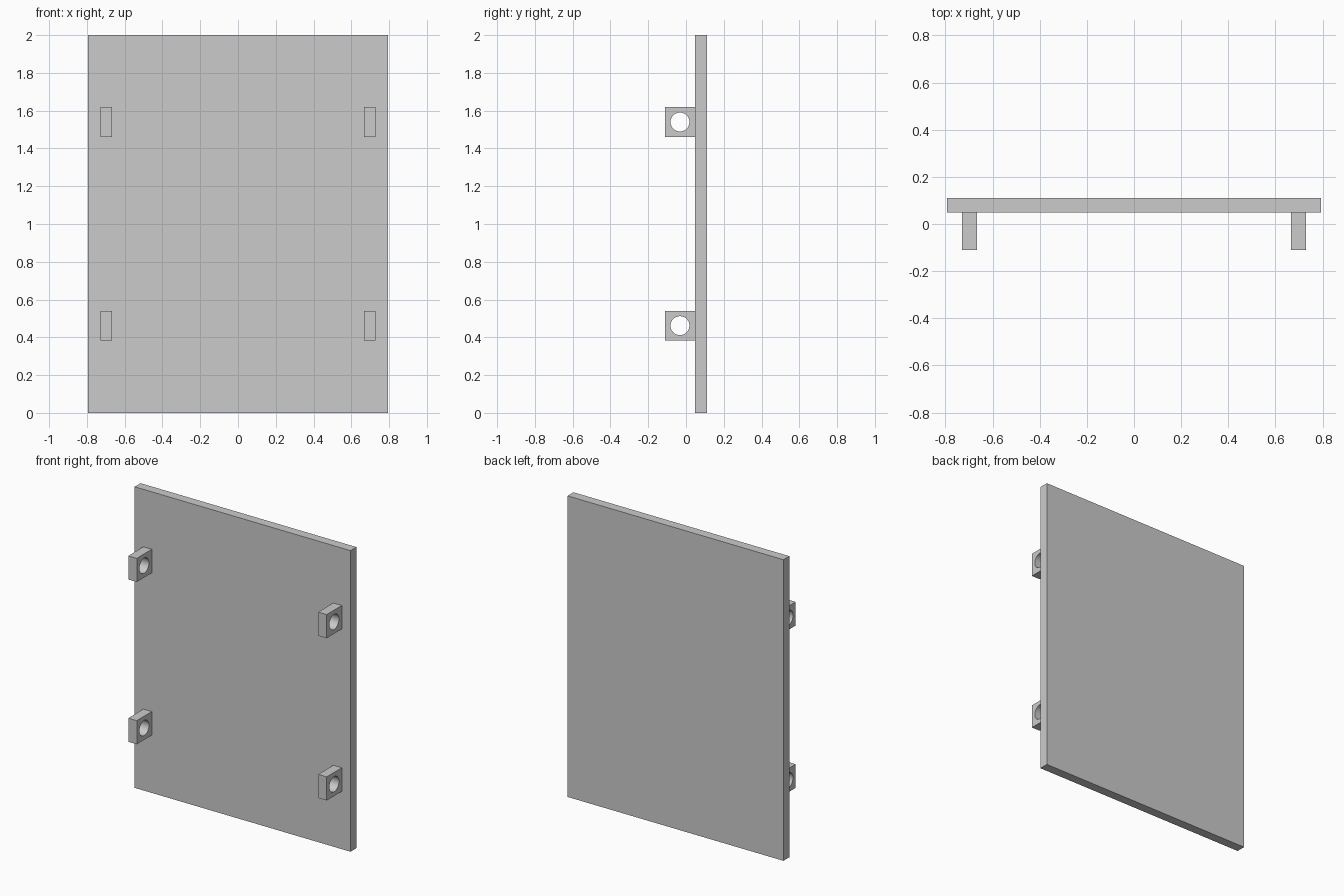
import bpy
import bmesh
import math
from mathutils import Matrix, Vector

if "Cube" in bpy.data.objects:
    bpy.data.objects.remove(bpy.data.objects["Cube"], do_unlink=True)

# Single flat grey
grey = bpy.data.materials.new("plain_grey")
grey.use_nodes = True
colour = (0.6, 0.6, 0.6, 1)
grey.diffuse_color = colour
grey.node_tree.nodes["Principled BSDF"].inputs["Base Color"].default_value = colour


def add_object(name, bm):
    bmesh.ops.recalc_face_normals(bm, faces=bm.faces)
    mesh = bpy.data.meshes.new(name)
    bm.to_mesh(mesh)
    bm.free()
    mesh.materials.append(grey)
    obj = bpy.data.objects.new(name, mesh)
    bpy.context.collection.objects.link(obj)
    return obj


def box(name, low, high):
    low, high = Vector(low), Vector(high)
    bm = bmesh.new()
    place = Matrix.Translation((low + high) / 2) @ Matrix.Diagonal((*(high - low), 1))
    bmesh.ops.create_cube(bm, size=1, matrix=place)
    return add_object(name, bm)


PANEL_FRONT, DEPTH = 0.048, 0.11
LUG_X, LUG_WIDTH, LUG_HEIGHT = 0.698, 0.062, 0.157
HOLE_Y, HOLE_RADIUS = -0.032, 0.05

# Flat panel
box("panel", (-0.793, PANEL_FRONT, 0), (0.793, DEPTH, 2))

# Four drilled lugs on the front of the panel
for side, x in (("right", -LUG_X), ("left", LUG_X)):
    for level, z in (("lower", 0.462), ("upper", 1.54)):
        half = Vector((LUG_WIDTH / 2, 0, LUG_HEIGHT / 2))
        lug = box(f"{level}_{side}_lug",
                  Vector((x, -DEPTH, z)) - half,
                  Vector((x, PANEL_FRONT, z)) + half)

        # Round hole running sideways
        bm = bmesh.new()
        turn = Matrix.Translation((x, HOLE_Y, z)) @ Matrix.Rotation(math.pi / 2, 4, "Y")
        bmesh.ops.create_cone(bm, cap_ends=True, segments=48, radius1=HOLE_RADIUS,
                              radius2=HOLE_RADIUS, depth=LUG_WIDTH * 2, matrix=turn)
        cutter = add_object(f"{level}_{side}_hole_cutter", bm)
        cutter.hide_render = True
        cutter.hide_set(True)

        drill = lug.modifiers.new("hole", "BOOLEAN")
        drill.operation = "DIFFERENCE"
        drill.solver = "EXACT"
        drill.object = cutter

        # Smooth hole wall, sharp edges elsewhere
        bpy.ops.object.select_all(action="DESELECT")
        lug.select_set(True)
        bpy.context.view_layer.objects.active = lug
        bpy.ops.object.modifier_apply(modifier=drill.name)
        bpy.ops.object.shade_smooth_by_angle(angle=math.radians(30))
        bpy.data.objects.remove(cutter, do_unlink=True)
